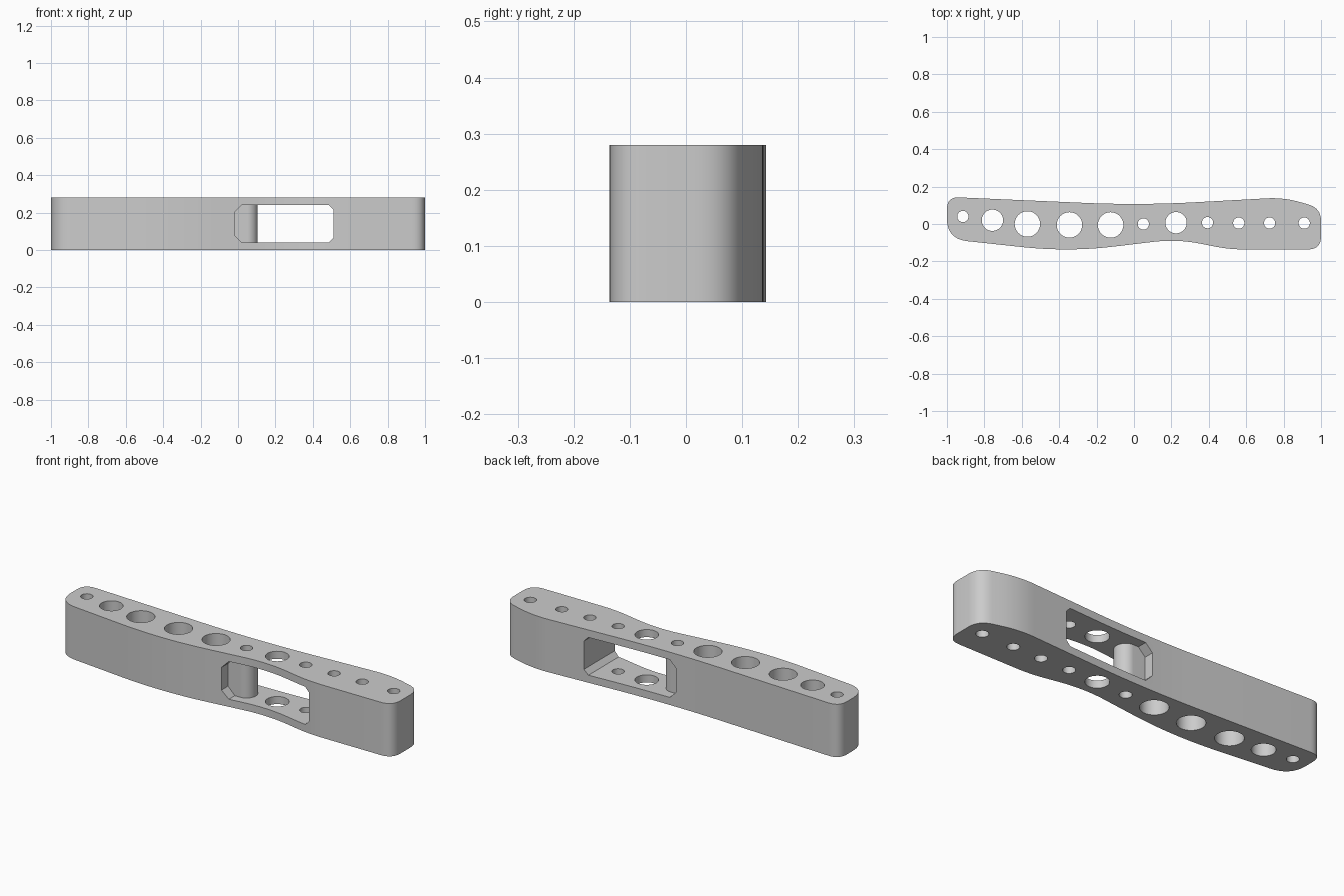
import bpy, math
from mathutils import Vector

old = bpy.data.objects.get("Cube")
if old:
    bpy.data.objects.remove(old, do_unlink=True)

HEIGHT = 0.28

grey = bpy.data.materials.new("satin grey")
grey.use_nodes = True
colour = (0.6, 0.6, 0.6, 1)
grey.diffuse_color = colour
grey.node_tree.nodes["Principled BSDF"].inputs["Base Color"].default_value = colour


def rounded(corners, steps=10):
    """Outline through corners (x, y, trim), each eased by a quadratic curve."""
    out = []
    for i, (x, y, trim) in enumerate(corners):
        p = Vector((x, y))
        before = Vector(corners[i - 1][:2])
        after = Vector(corners[(i + 1) % len(corners)][:2])
        a = p + (before - p).normalized() * trim
        b = p + (after - p).normalized() * trim
        for k in range(steps + 1):
            t = k / steps
            out.append(a * (1 - t) ** 2 + p * 2 * t * (1 - t) + b * t * t)
    return out


def prism(name, outline, low, high, along="Z"):
    """Extrude a closed outline along Z, or along Y with the outline in XZ."""
    n = len(outline)
    verts = [(u, v, w) if along == "Z" else (u, w, v)
             for w in (low, high) for u, v in outline]
    faces = [tuple(reversed(range(n))), tuple(range(n, 2 * n))]
    faces += [(i, (i + 1) % n, n + (i + 1) % n, n + i) for i in range(n)]
    mesh = bpy.data.meshes.new(name)
    mesh.from_pydata(verts, [], faces)
    mesh.materials.append(grey)
    obj = bpy.data.objects.new(name, mesh)
    bpy.context.collection.objects.link(obj)
    # consistent outward normals whatever the winding
    bpy.context.view_layer.objects.active = obj
    bpy.ops.object.mode_set(mode="EDIT")
    bpy.ops.mesh.select_all(action="SELECT")
    bpy.ops.mesh.normals_make_consistent(inside=False)
    bpy.ops.object.mode_set(mode="OBJECT")
    return obj


def subtract(target, cutter):
    """Cut one solid from another and discard the cutter."""
    cutter.hide_render = True
    mod = target.modifiers.new("cut", "BOOLEAN")
    mod.operation = "DIFFERENCE"
    mod.solver = "EXACT"
    mod.object = cutter
    bpy.context.view_layer.objects.active = target
    bpy.ops.object.modifier_apply(modifier=mod.name)
    bpy.data.objects.remove(cutter, do_unlink=True)


def arc(x, y, r, start=0, sweep=360, steps=48):
    return [(x + r * math.cos(math.radians(start + sweep * k / steps)),
             y + r * math.sin(math.radians(start + sweep * k / steps)))
            for k in range(steps)]


# Contoured bar, clockwise from the back left corner
bar = prism("contoured_bar", rounded([
    (-1, 0.145, 0.065), (0.03, 0.1, 0.3), (0.8, 0.142, 0.09), (1, 0.085, 0.07),
    (1, -0.136, 0.07), (0.51, -0.136, 0.08), (0.23, -0.08, 0.13),
    (-0.35, -0.15, 0.25), (-1, -0.08, 0.11)]), 0, HEIGHT)

# Chamfered window, leaving a round-nosed post around one hole
window = prism("window_cutter", [
    (-0.02, 0.08), (0.02, 0.04), (0.485, 0.04), (0.51, 0.065),
    (0.51, 0.215), (0.485, 0.24), (0.02, 0.24), (-0.02, 0.2)], -0.4, 0.4, "Y")
post = prism("post_cutter",
             [(-0.1, -0.055)] + arc(0.05, 0, 0.055, -90, 180) + [(0.05, 0.055), (-0.1, 0.055)],
             -0.1, 0.4)
subtract(window, post)
subtract(bar, window)

# Vertical through holes: x, y, radius
SMALL, MEDIUM, LARGE = 0.03, 0.057, 0.068
for x, y, r in [(-0.915, 0.04, SMALL), (-0.757, 0.02, MEDIUM), (-0.57, 0, LARGE),
                (-0.345, -0.005, LARGE), (-0.125, -0.005, LARGE), (0.05, 0, SMALL),
                (0.225, 0.007, MEDIUM), (0.393, 0.007, SMALL), (0.56, 0.005, SMALL),
                (0.725, 0.005, SMALL), (0.91, 0.005, SMALL)]:
    subtract(bar, prism("hole_cutter", arc(x, y, r), -0.1, 0.4))

# Smooth curves, crisp edges
bpy.ops.object.select_all(action="DESELECT")
bar.select_set(True)
bpy.context.view_layer.objects.active = bar
bpy.ops.object.shade_smooth_by_angle(angle=math.radians(30))
